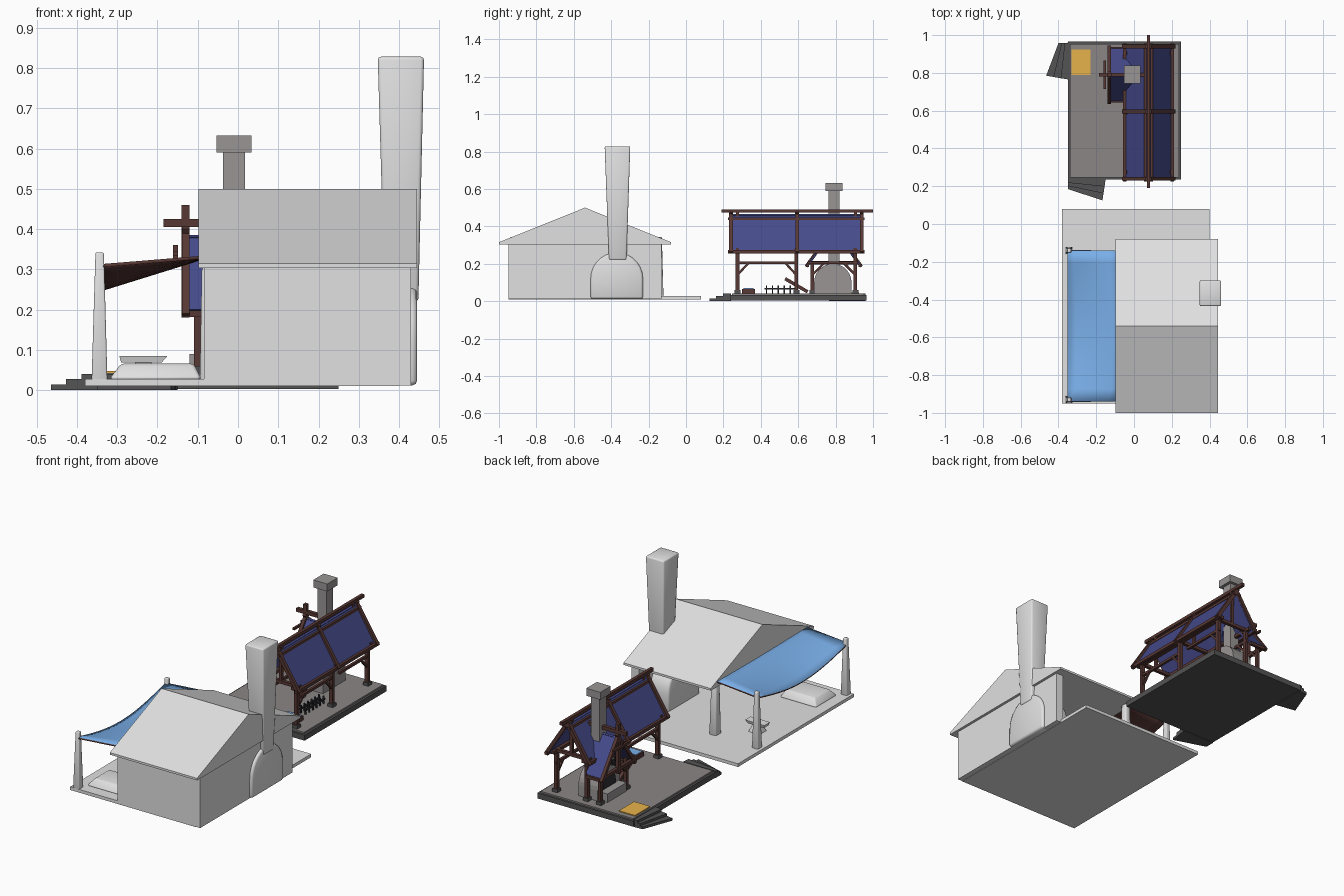
import bpy, bmesh, math
from mathutils import Vector

if "Cube" in bpy.data.objects:
    bpy.data.objects.remove(bpy.data.objects["Cube"])


def mat(name, r, g, b):
    m = bpy.data.materials.new(name)
    m.diffuse_color = (r, g, b, 1)
    m.use_nodes = True
    m.node_tree.nodes["Principled BSDF"].inputs["Base Color"].default_value = m.diffuse_color
    return m


PLASTER = mat("pale_grey", .75, .75, .75)
CLOTH = mat("sky_blue", .19, .42, .80)
SLATE = mat("navy_roof", .06, .07, .26)
WOOD = mat("dark_brown_wood", .095, .04, .034)
PAVING = mat("warm_grey_stone", .26, .24, .24)
STONE = mat("dark_stone", .09, .087, .09)
MASONRY = mat("chimney_grey", .32, .30, .30)
ORANGE = mat("orange_mat", .80, .45, .07)
IRON = mat("black_iron", .03, .03, .035)


def mesh(name, verts, faces, *mats):
    me = bpy.data.meshes.new(name)
    me.from_pydata([tuple(v) for v in verts], [], faces)
    bm = bmesh.new()
    bm.from_mesh(me)
    bmesh.ops.recalc_face_normals(bm, faces=bm.faces)
    bm.to_mesh(me)
    bm.free()
    ob = bpy.data.objects.new(name, me)
    for m in mats:
        me.materials.append(m)
    bpy.context.collection.objects.link(ob)
    return ob


def prism(name, pts, offset, m):
    """Extrude a planar outline along an offset vector."""
    n = len(pts)
    a = [Vector(p) for p in pts]
    v = a + [p + Vector(offset) for p in a]
    f = [tuple(range(n)), tuple(range(n, 2 * n))]
    f += [(i, (i + 1) % n, n + (i + 1) % n, n + i) for i in range(n)]
    return mesh(name, v, f, m)


def frustum(name, lo, hi, z0, z1, m):
    """lo and hi are (x0, x1, y0, y1) rectangles at z0 and z1."""
    v = [(x, y, z) for (x0, x1, y0, y1), z in ((lo, z0), (hi, z1))
         for x, y in ((x0, y0), (x1, y0), (x1, y1), (x0, y1))]
    return mesh(name, v, [(0, 1, 2, 3), (4, 5, 6, 7)] +
                [(i, (i + 1) % 4, 4 + (i + 1) % 4, 4 + i) for i in range(4)], m)


def box(name, x0, x1, y0, y1, z0, z1, m):
    return frustum(name, (x0, x1, y0, y1), (x0, x1, y0, y1), z0, z1, m)


def beam(name, p, q, w=.02, m=WOOD):
    """Square timber between two points."""
    p, q = Vector(p), Vector(q)
    d = (q - p).normalized()
    s = d.cross(Vector((0, 0, 1)) if abs(d.z) < .95 else Vector((0, 1, 0))).normalized()
    t = s.cross(d)
    c = [p + (s * a + t * b) * w / 2 for a, b in ((-1, -1), (1, -1), (1, 1), (-1, 1))]
    return prism(name, c, q - p, m)


def round_off(ob, width=.008):
    b = ob.modifiers.new("soft_edges", 'BEVEL')
    b.width = width
    b.segments = 2
    for p in ob.data.polygons:
        p.use_smooth = True
    return ob


def arch(name, x0, x1, yc, r, z0, zc, m):
    pts = [(x0, yc - r, z0)]
    pts += [(x0, yc - r * math.cos(i * math.pi / 14), zc + r * math.sin(i * math.pi / 14)) for i in range(15)]
    return prism(name, pts + [(x0, yc + r, z0)], (x1 - x0, 0, 0), m)


# ---------- Large pale workshop ----------
box("workshop_floor", -.38, .40, -.95, .08, .01, .028, PLASTER)
box("front_wall", -.085, .43, -.95, -.915, .012, .31, PLASTER)
box("right_wall", .385, .43, -.95, -.13, .012, .31, PLASTER)
prism("workshop_roof", [(-.098, -1, .303), (-.098, -1, .315), (-.098, -.54, .5), (-.098, -.08, .315),
                        (-.098, -.08, .303)], (.543, 0, 0), PLASTER)
round_off(frustum("corner_column", (-.095, -.05, -.18, -.13), (-.09, -.057, -.175, -.138), .02, .305, PLASTER))
o = arch("oven", .27, .445, -.37, .14, .012, .12, PLASTER)
round_off(o, .012)
round_off(frustum("workshop_chimney", (.365, .448, -.412, -.318), (.347, .462, -.435, -.298), .22, .828, PLASTER))

# Canopy posts
for tag, y in (("front", -.93), ("rear", -.14)):
    round_off(frustum(tag + "_canopy_post", (-.364, -.324, y - .02, y + .02),
                      (-.354, -.333, y - .011, y + .011), .01, .342, PLASTER), .004)

# Sagging cloth canopy, brown beneath
N, M = 6, 12
verts = []
for j in range(M + 1):
    for i in range(N + 1):
        u, v = i / N, j / M
        verts.append((-.352 + .27 * u, -.94 + .8 * v, .312 + .022 * u - .062 * math.sin(math.pi * v) * (1 - u)))
faces = [(j * (N + 1) + i, j * (N + 1) + i + 1, (j + 1) * (N + 1) + i + 1, (j + 1) * (N + 1) + i)
         for j in range(M) for i in range(N)]
c = mesh("cloth_canopy", verts, faces, CLOTH, WOOD)
if c.data.polygons[0].normal.z < 0:
    c.data.flip_normals()
for p in c.data.polygons:
    p.use_smooth = True
s = c.modifiers.new("backing", 'SOLIDIFY')
s.thickness = .008
s.offset = -1
s.material_offset = s.material_offset_rim = 1

# Low bench block and anvil under the canopy
round_off(frustum("low_bench", (-.32, -.09, -.89, -.70), (-.29, -.11, -.86, -.73), .027, .066, PLASTER))
frustum("anvil_foot", (-.27, -.20, -.33, -.27), (-.255, -.215, -.315, -.285), .027, .07, PLASTER)
frustum("anvil_top", (-.29, -.19, -.32, -.28), (-.295, -.175, -.325, -.275), .068, .085, PLASTER)

# ---------- Small timber forge ----------
box("forge_base", -.35, .25, .235, .965, .003, .034, STONE)
box("forge_paving", -.338, .238, .247, .953, .034, .042, PAVING)
# Fanned steps on the front and left sides
for i in range(3):
    h, k = .040 - .013 * i, (i + 1) / 3
    prism("front_step", [(-.35, .24, 0), (-.15, .24, 0), (-.15 - .017 * k, .235 - .11 * k, 0),
                         (-.35, .235 - .05 * k, 0)], (0, 0, h), STONE)
    prism("left_step", [(-.345, .96, 0), (-.345, .765, 0), (-.35 - .115 * k, .765 + .02 * k, 0),
                        (-.35 - .05 * k, .957, 0)], (0, 0, h), STONE)
box("orange_rug", -.33, -.23, .79, .925, .042, .047, ORANGE)

# Main roof: two tilted panels with timber frames, and the ridge beam
RX, EX, EZ, RZ = .077, .125, .265, .465
for sgn, tag in ((1, "right"), (-1, "left")):
    ex = RX + sgn * EX
    prism(tag + "_roof_panel", [(RX, .24, RZ), (ex, .24, EZ), (ex, .94, EZ), (RX, .94, RZ)],
          (-sgn * .008, 0, -.006), SLATE)
    for y in (.24, .595, .94):
        beam(tag + "_rafter", (RX - sgn * .008, y, RZ + .012), (ex + sgn * .008, y, EZ - .006), .02)
    beam(tag + "_eave_beam", (ex, .225, EZ), (ex, .955, EZ), .018)
    beam(tag + "_upper_purlin", (RX + sgn * .016, .225, .44), (RX + sgn * .016, .955, .44), .014)
    # Posts, foot stones, plates and braces
    px = RX + sgn * .095
    beam(tag + "_wall_plate", (px, .24, .272), (px, .94, .272), .018)
    beam(tag + "_tie_rail", (px, .27, .205), (px, .60, .205), .014)
    beam(tag + "_tie_rail_rear", (px, .65, .205), (px, .92, .205), .014)
    for y, d in ((.275, 1), (.59, -1), (.905, -1)):
        beam(tag + "_post", (px, y, .04), (px, y, .275), .02)
        box(tag + "_foot_stone", px - .016, px + .016, y - .016, y + .016, .04, .06, STONE)
        beam(tag + "_brace", (px, y, .14), (px, y + .06 * d, .205), .012)
beam("ridge_beam", (RX, .19, .482), (RX, 1.0, .482), .018)
for y in (.275, .59, .905):
    beam("cross_tie", (RX - .12, y, .275), (RX + .12, y, .275), .018)
    beam("king_post", (RX, y, .275), (RX, y, .475), .016)

# Side gable over the hearth
DY, DZ = .79, .385
for sgn, tag in ((1, "rear"), (-1, "front")):
    ey = DY + sgn * .14
    prism(tag + "_gable_panel", [(-.13, DY, DZ), (.03, DY, DZ), (-.03, ey, .20), (-.13, ey, .20)],
          (0, -sgn * .008, -.005), SLATE)
    beam(tag + "_gable_rafter", (-.13, DY - sgn * .012, DZ + .02), (-.13, ey + sgn * .008, .185), .018)
    beam(tag + "_gable_eave", (-.14, ey, .19), (-.03, ey, .19), .016)
    y = DY + sgn * .115
    beam(tag + "_gable_post", (-.1, y, .04), (-.1, y, .215), .018)
    box(tag + "_gable_foot", -.116, -.084, y - .016, y + .016, .04, .06, STONE)
    beam(tag + "_gable_brace", (-.1, y, .14), (-.1, y - sgn * .06, .20), .012)
beam("gable_ridge", (-.185, DY, .415), (RX, DY, .415), .02)
beam("gable_king_post", (-.13, DY, .18), (-.13, DY, .46), .02)
beam("gable_tie", (-.13, .66, .205), (-.13, .92, .205), .018)
beam("gable_collar", (-.155, .715, .34), (-.155, .865, .34), .012)
beam("gable_bracket", (-.155, DY, .32), (-.155, DY, .36), .012)

# Hearth and chimney
arch("hearth", -.07, .05, .785, .1, .04, .10, MASONRY)
box("hearth_sill", -.12, -.07, .70, .87, .04, .09, MASONRY)
arch("hearth_mouth", -.074, -.069, .785, .055, .09, .11, IRON)
box("chimney_shaft", -.037, .017, .762, .822, .15, .595, MASONRY)
box("chimney_cap", -.053, .034, .745, .838, .59, .632, MASONRY)

# Water trough, leaning plank and tool rack
box("trough", .05, .15, .30, .37, .04, .066, WOOD)
box("trough_water", .058, .142, .308, .362, .066, .069, CLOTH)
beam("leaning_plank", (-.03, .53, .12), (-.03, .65, .05), .018)
for x in (.09, .12):
    beam("rack_rail", (x, .42, .066), (x, .60, .066), .009, IRON)
    for i in range(6):
        y = .43 + i * .032
        beam("rack_tool", (x, y, .042), (x, y, .085), .007, IRON)
